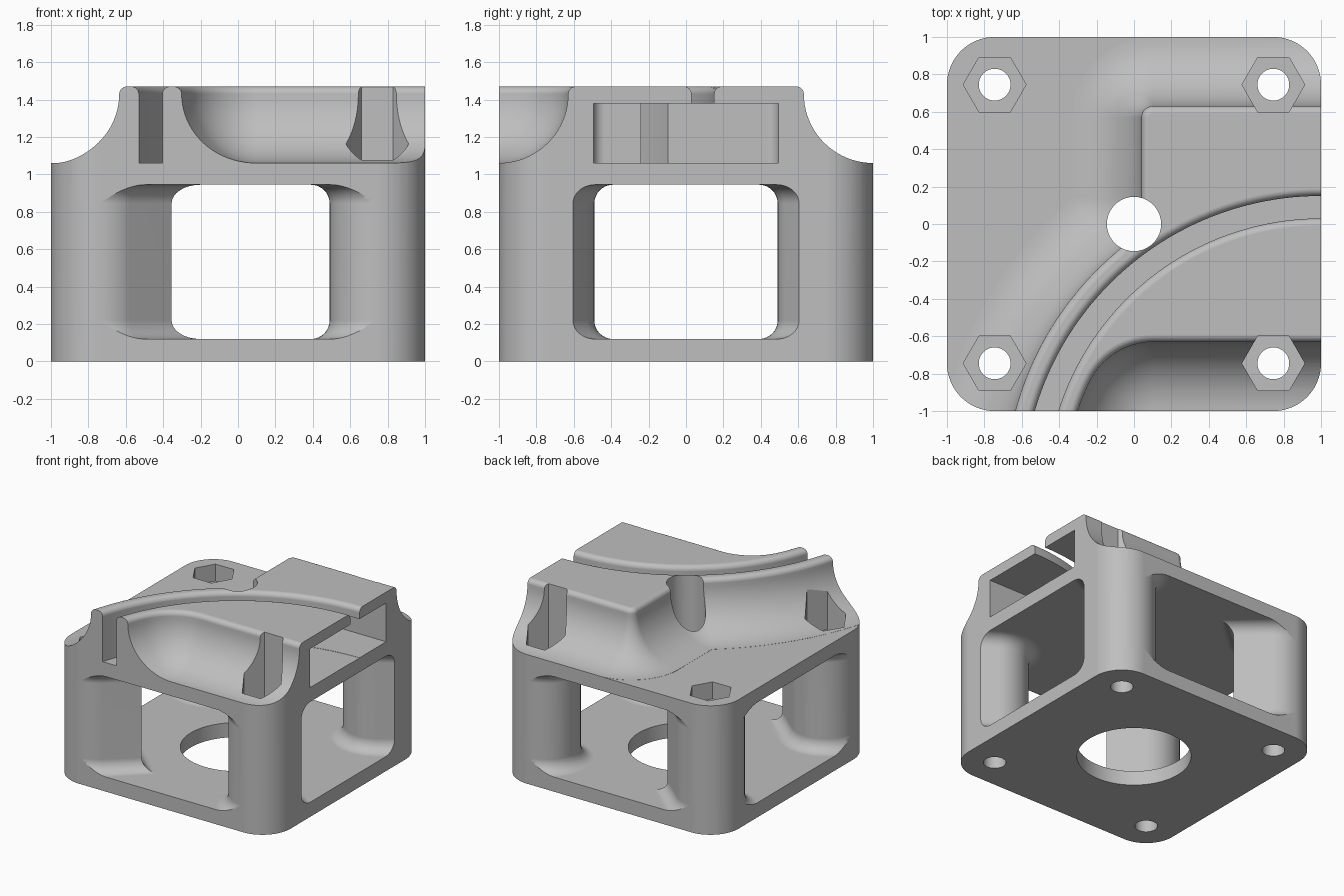
import bpy, bmesh
from math import sin, cos, pi, acos, atan2, hypot, radians

cube = bpy.data.objects.get("Cube")
if cube:
    bpy.data.objects.remove(cube, do_unlink=True)

POST = 0.745           # corner post centres
ROUND = 0.255          # post and outline radius
FLOOR, CEIL, DECK, LIP, TOP = 0.12, 0.945, 1.06, 1.43, 1.47
CX, CY = 1.0, -1.443   # centre of the curved slot
CORNERS = [(x, y) for x in (-POST, POST) for y in (-POST, POST)]


def loft(name, loops, ring=False):
    """Skin equal-length loops of points; cap the ends or join them into a ring."""
    bm = bmesh.new()
    rows = [[bm.verts.new(p) for p in loop] for loop in loops]
    n = len(rows[0])
    pairs = list(zip(rows, rows[1:])) + ([(rows[-1], rows[0])] if ring else [])
    for a, b in pairs:
        for i in range(n):
            j = (i + 1) % n
            bm.faces.new((a[i], a[j], b[j], b[i]))
    if not ring:
        bm.faces.new(rows[0])
        bm.faces.new(rows[-1])
    bmesh.ops.recalc_face_normals(bm, faces=bm.faces)
    mesh = bpy.data.meshes.new(name)
    bm.to_mesh(mesh)
    bm.free()
    ob = bpy.data.objects.new(name, mesh)
    bpy.context.collection.objects.link(ob)
    return ob


def prism(name, outline, z0, z1):
    return loft(name, [[(x, y, z) for x, y in outline] for z in (z0, z1)])


def circle(x, y, r, n=64):
    return [(x + r * cos(2 * pi * i / n), y + r * sin(2 * pi * i / n)) for i in range(n)]


def rounded_rect(x0, x1, y0, y1, r, n=16):
    pts = []
    for k, (x, y) in enumerate([(x1 - r, y1 - r), (x0 + r, y1 - r), (x0 + r, y0 + r), (x1 - r, y0 + r)]):
        for i in range(n + 1):
            a = pi / 2 * (k + i / n)
            pts.append((x + r * cos(a), y + r * sin(a)))
    return pts


def sweep(x, y, r, a0, a1, n, side=1):
    """Arc points, each with a normal pointing away from (1) or to (-1) the centre."""
    out = []
    for i in range(n + 1):
        a = a0 + (a1 - a0) * i / n
        c, s = cos(a), sin(a)
        out.append((x + r * c, y + r * s, side * c, side * s))
    return out


def apply_boolean(body, tool, operation):
    mod = body.modifiers.new(operation.title(), 'BOOLEAN')
    mod.operation = operation
    mod.solver = 'EXACT'
    mod.object = tool
    tool.hide_render = True
    bpy.context.view_layer.objects.active = body
    bpy.ops.object.modifier_apply(modifier=mod.name)
    bpy.data.objects.remove(tool, do_unlink=True)


# Base plate, and the deck plate above the windows
body = prism("bracket_housing", rounded_rect(-1.2, 1.2, -1.2, 1.2, 0.1, 2), -0.2, FLOOR)
deck = prism("deck_plate", rounded_rect(-1.2, 1.2, -1.2, 1.2, 0.1, 2), CEIL, DECK)
parts = [deck]


# Teardrop corner posts that flare into both plates
def teardrop(x, y, tip, grow, z, n=40):
    r = ROUND + grow
    a0 = acos(ROUND / tip)
    pts = [(x + tip * r / ROUND, y, z)]
    for i in range(n + 1):
        a = a0 + (2 * pi - 2 * a0) * i / n
        pts.append((x + r * cos(a), y + r * sin(a), z))
    return pts


FILLET = 0.1
for x, y in CORNERS:
    tip = 0.39 if x < 0 else 0.476
    curve = [(FILLET * (1 - cos(a)), FILLET * (1 - sin(a))) for a in (pi / 2 * k / 8 for k in range(9))]
    low = [(g, FLOOR + h) for g, h in reversed(curve)]
    high = [(g, CEIL - h) for g, h in curve]
    levels = [(FILLET, 0.05)] + low + high + [(FILLET, 1.0)]
    parts.append(loft("corner_post", [teardrop(x, y, tip, g, z) for g, z in levels]))

# Raised head: outline with normals, then a flared edge profile
R_OUT, R_IN, WALL, FLARE, BEND, LIP_R = 1.694, 1.375, 0.63, 0.37, 0.38, 0.04
ax = 0.04 - BEND
ay = CY + ((R_OUT + BEND) ** 2 - (ax - CX) ** 2) ** 0.5
by = -WALL - BEND
bx = CX - ((R_IN - BEND) ** 2 - (by - CY) ** 2) ** 0.5
ang_a = atan2(ay - CY, ax - CX)
ang_b = atan2(by - CY, bx - CX)
outline = [(1.4, WALL, 0, 1)]
outline += sweep(0.1, WALL - 0.06, 0.06, pi / 2, pi, 10)
outline += sweep(ax, ay, BEND, 0, ang_a - pi, 14, -1)
outline += sweep(CX, CY, R_OUT, ang_a, pi, 40)[1:]
outline += sweep(CX, CY, R_IN, pi, ang_b, 24, -1)
outline += sweep(bx, by, BEND, ang_b, pi / 2, 14, -1)[1:]
outline += [(1.4, -WALL, 0, -1)]

edge = [(LIP_R * (cos(a) - 1), LIP + LIP_R * sin(a)) for a in (pi / 2 * (1 - k / 8) for k in range(8))]
edge += [(FLARE * (1 - cos(a)), LIP + 0.001 - FLARE * sin(a)) for a in (pi / 2 * k / 20 for k in range(21))]
edge += [(FLARE, 1.0)]
parts.append(loft("raised_head", [[(x + u * o, y + v * o, z) for x, y, u, v in outline] for o, z in edge]))

for part in parts:
    apply_boolean(body, part, 'UNION')

# Trim everything to the rounded square footprint
apply_boolean(body, prism("footprint", rounded_rect(-1, 1, -1, 1, ROUND), 0, 2), 'INTERSECT')

# Curved slot with rounded lips
S0, S1 = 1.473, 1.593
lip = [(LIP_R * (1 - cos(a)), LIP + LIP_R * sin(a)) for a in (pi / 2 * k / 6 for k in range(7))]
section = [(S0, DECK), (S1, DECK)] + [(S1 + g, z) for g, z in lip] + [(S1 + LIP_R, 1.7), (S0 - LIP_R, 1.7)]
section += [(S0 - g, z) for g, z in reversed(lip)]
slot = loft("slot_cutter", [[(x, y, z) for x, y in circle(CX, CY, r, 200)] for r, z in section], ring=True)

# Side pocket, centre bores, screw holes and nut recesses
cutters = [
    slot,
    prism("pocket_cutter", rounded_rect(0.15, 1.3, -0.495, 0.495, 0.06, 8), DECK + 0.002, 1.38),
    prism("top_bore_cutter", circle(0, 0, 0.145), 0.5, 2),
    prism("base_bore_cutter", circle(0, 0, 0.43, 96), -0.5, 0.4),
]
for x, y in CORNERS:
    cutters.append(prism("screw_cutter", circle(x, y, 0.085, 40), -0.5, 2))
    cutters.append(prism("nut_cutter", circle(x, y, 0.168, 6), 0.92, 2))
for cutter in cutters:
    apply_boolean(body, cutter, 'DIFFERENCE')

# Single grey material
grey = bpy.data.materials.new("plain grey")
grey.use_nodes = True
grey.diffuse_color = (0.52, 0.52, 0.52, 1)
grey.node_tree.nodes["Principled BSDF"].inputs["Base Color"].default_value = (0.52, 0.52, 0.52, 1)
body.data.materials.clear()
body.data.materials.append(grey)

# Smooth curves with crisp edges
bpy.ops.object.select_all(action='DESELECT')
body.select_set(True)
bpy.context.view_layer.objects.active = body
bpy.ops.object.shade_smooth_by_angle(angle=radians(25))
weighted = body.modifiers.new("Weighted normals", 'WEIGHTED_NORMAL')
weighted.keep_sharp = True
